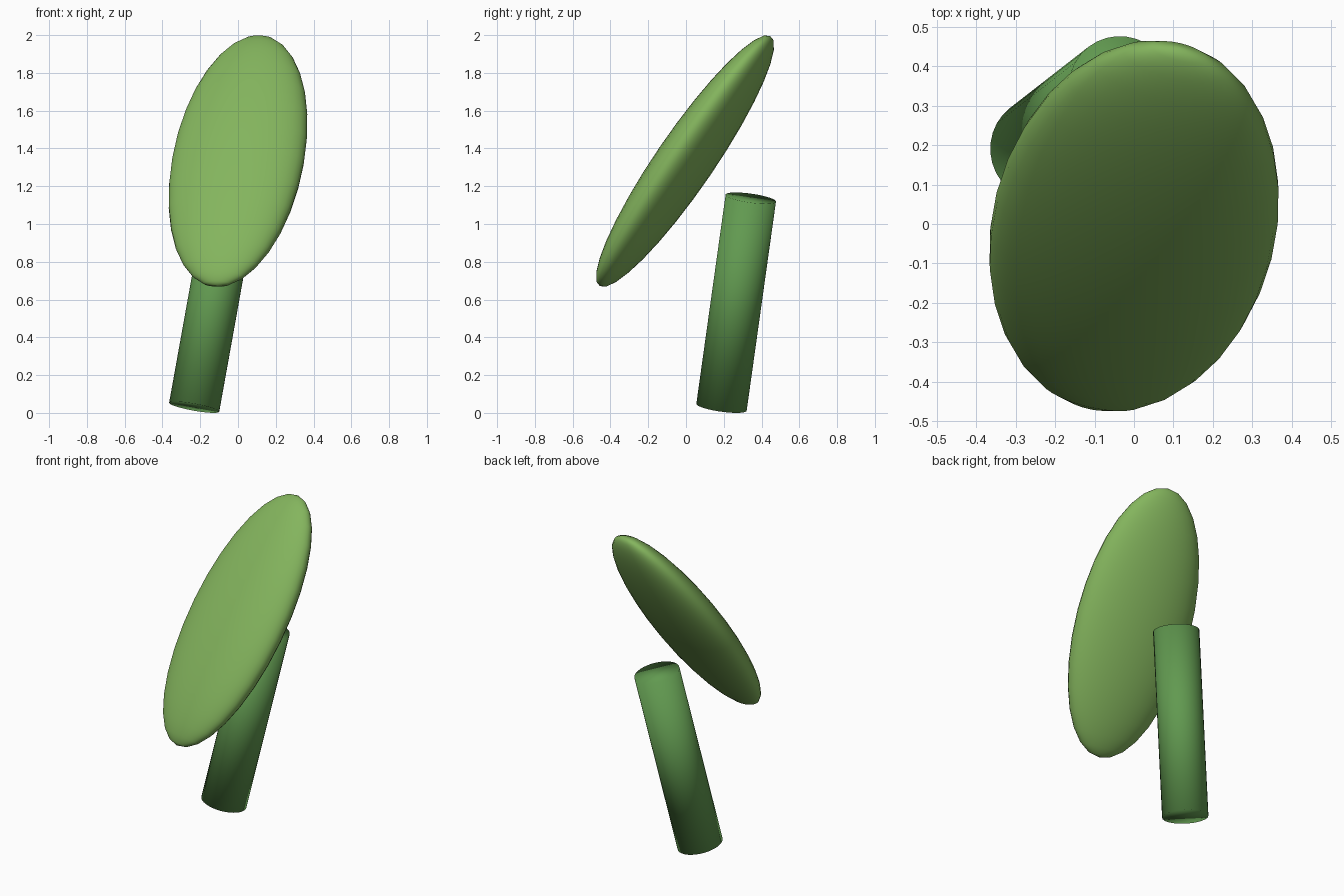
import bpy
from mathutils import Vector, Matrix

if "Cube" in bpy.data.objects:
    bpy.data.objects.remove(bpy.data.objects["Cube"])


def finish(obj, name, color):
    obj.name = name
    mat = bpy.data.materials.new(name + "_green")
    mat.diffuse_color = (*color, 1)
    mat.use_nodes = True
    mat.node_tree.nodes["Principled BSDF"].inputs["Base Color"].default_value = mat.diffuse_color
    obj.data.materials.append(mat)
    bpy.ops.object.shade_smooth()


# leaning stem: a capped cylinder between two end centres
bottom, top = Vector((-0.232, 0.188, 0.03)), Vector((-0.033, 0.343, 1.137))
axis = top - bottom
bpy.ops.mesh.primitive_cylinder_add(vertices=32, radius=0.135, depth=axis.length)
stem = bpy.context.object
stem.matrix_world = (Matrix.Translation((bottom + top) / 2)
                     @ axis.to_track_quat('Z', 'Y').to_matrix().to_4x4())
finish(stem, "stem", (0.12, 0.32, 0.08))

# tilted oval pad: a flattened sphere, long axis up its length
length_dir = Vector((0.143, 0.557, 0.818)).normalized()
face_dir = Vector((-0.186, -0.797, 0.575))
width_dir = length_dir.cross(face_dir).normalized()
face_dir = width_dir.cross(length_dir)
rot = Matrix((width_dir, face_dir, length_dir)).transposed().to_4x4()
bpy.ops.mesh.primitive_uv_sphere_add(segments=32, ring_count=16, radius=1)
pad = bpy.context.object
pad.matrix_world = (Matrix.Translation((0, -0.005, 1.333)) @ rot
                    @ Matrix.Diagonal((0.359, 0.14, 0.809, 1)))
finish(pad, "pad", (0.23, 0.46, 0.11))
